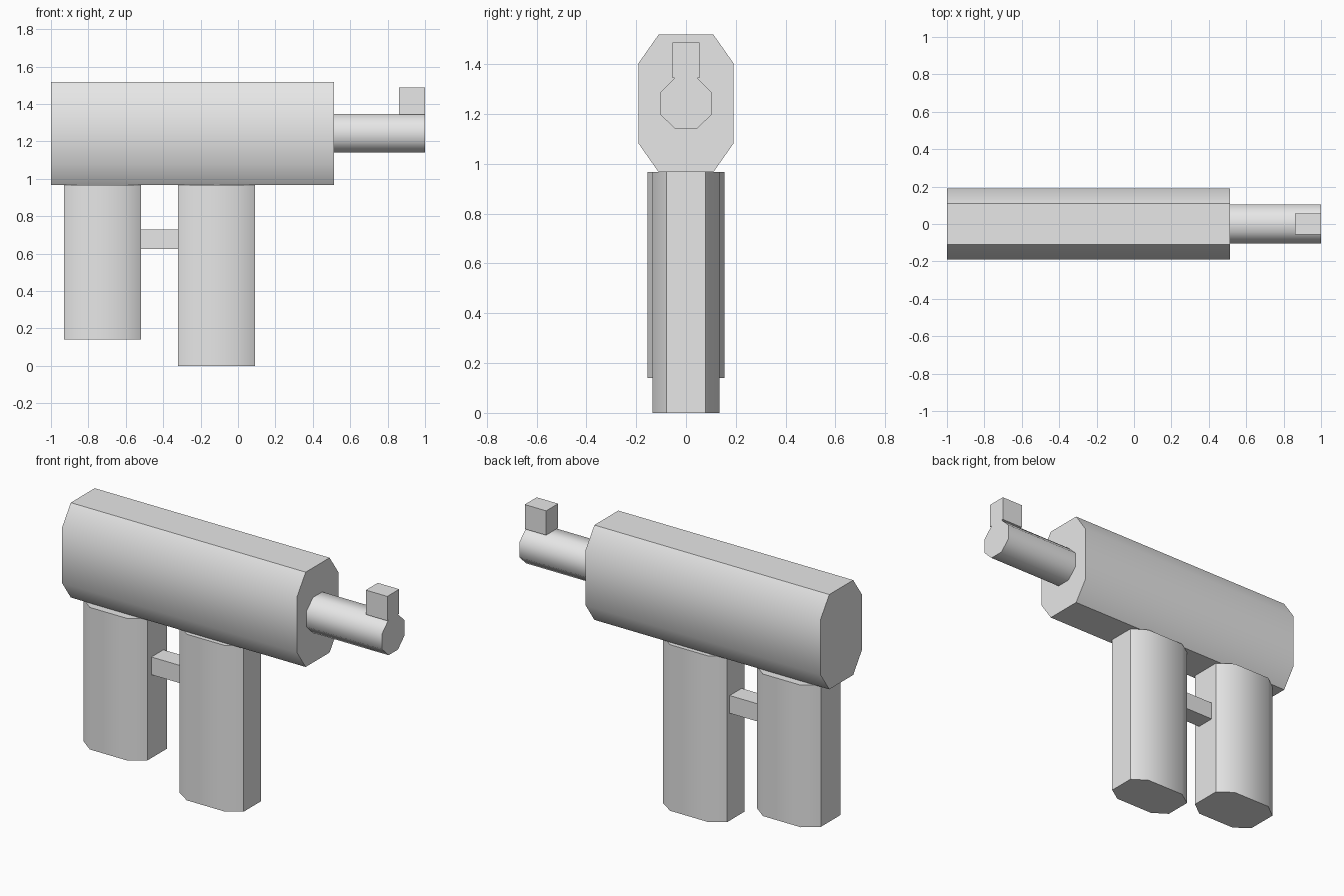
import bpy, bmesh, math
from mathutils import Vector

if "Cube" in bpy.data.objects:
    bpy.data.objects.remove(bpy.data.objects["Cube"])

grey = bpy.data.materials.new("light grey")
grey.diffuse_color = (0.8, 0.8, 0.8, 1)
grey.use_nodes = True
grey.node_tree.nodes["Principled BSDF"].inputs["Base Color"].default_value = grey.diffuse_color


def finish(name, bm):
    bmesh.ops.recalc_face_normals(bm, faces=bm.faces)
    me = bpy.data.meshes.new(name)
    bm.to_mesh(me)
    bm.free()
    me.materials.append(grey)
    ob = bpy.data.objects.new(name, me)
    bpy.context.collection.objects.link(ob)
    return ob


def prism(name, centre, half, flat, axis, start, end):
    """Chamfered eight-sided bar; half/flat are half sizes across the profile."""
    (a, b), (fa, fb) = half, flat
    pts = [(a, fb), (fa, b), (-fa, b), (-a, fb), (-a, -fb), (-fa, -b), (fa, -b), (a, -fb)]
    bm = bmesh.new()
    vs = []
    for u, v in pts:
        u, v = u + centre[0], v + centre[1]
        vs.append(bm.verts.new((start, u, v) if axis == 'X' else (u, v, start)))
    face = bm.faces.new(vs)
    ext = bmesh.ops.extrude_face_region(bm, geom=[face], use_keep_orig=True)
    move = Vector((end - start, 0, 0)) if axis == 'X' else Vector((0, 0, end - start))
    bmesh.ops.translate(bm, vec=move, verts=[g for g in ext["geom"] if isinstance(g, bmesh.types.BMVert)])
    ob = finish(name, bm)
    # smooth the gentle chamfers, keep the steeper edges crisp
    bpy.ops.object.select_all(action='DESELECT')
    ob.select_set(True)
    bpy.context.view_layer.objects.active = ob
    bpy.ops.object.shade_smooth_by_angle(angle=math.radians(50))
    return ob


def box(name, lo, hi):
    bm = bmesh.new()
    bmesh.ops.create_cube(bm, size=1)
    for v in bm.verts:
        v.co = [(l + h) / 2 + c * (h - l) for l, h, c in zip(lo, hi, v.co)]
    return finish(name, bm)


# body and barrel along x
prism("body", (0, 1.243), (0.19, 0.276), (0.11, 0.162), 'X', -1.0, 0.513)
prism("barrel", (0, 1.243), (0.103, 0.103), (0.043, 0.045), 'X', 0.513, 1.0)

# front sight on the muzzle
box("front_sight", (0.862, -0.055, 1.345), (1.0, 0.055, 1.487))

# upright grip and magazine
prism("rear_grip", (-0.725, 0), (0.206, 0.154), (0.122, 0.09), 'Z', 0.14, 0.967)
prism("magazine", (-0.114, 0), (0.206, 0.135), (0.122, 0.079), 'Z', 0.0, 0.967)

# trigger bar between them
box("trigger_bar", (-0.519, -0.055, 0.625), (-0.32, 0.055, 0.728))
